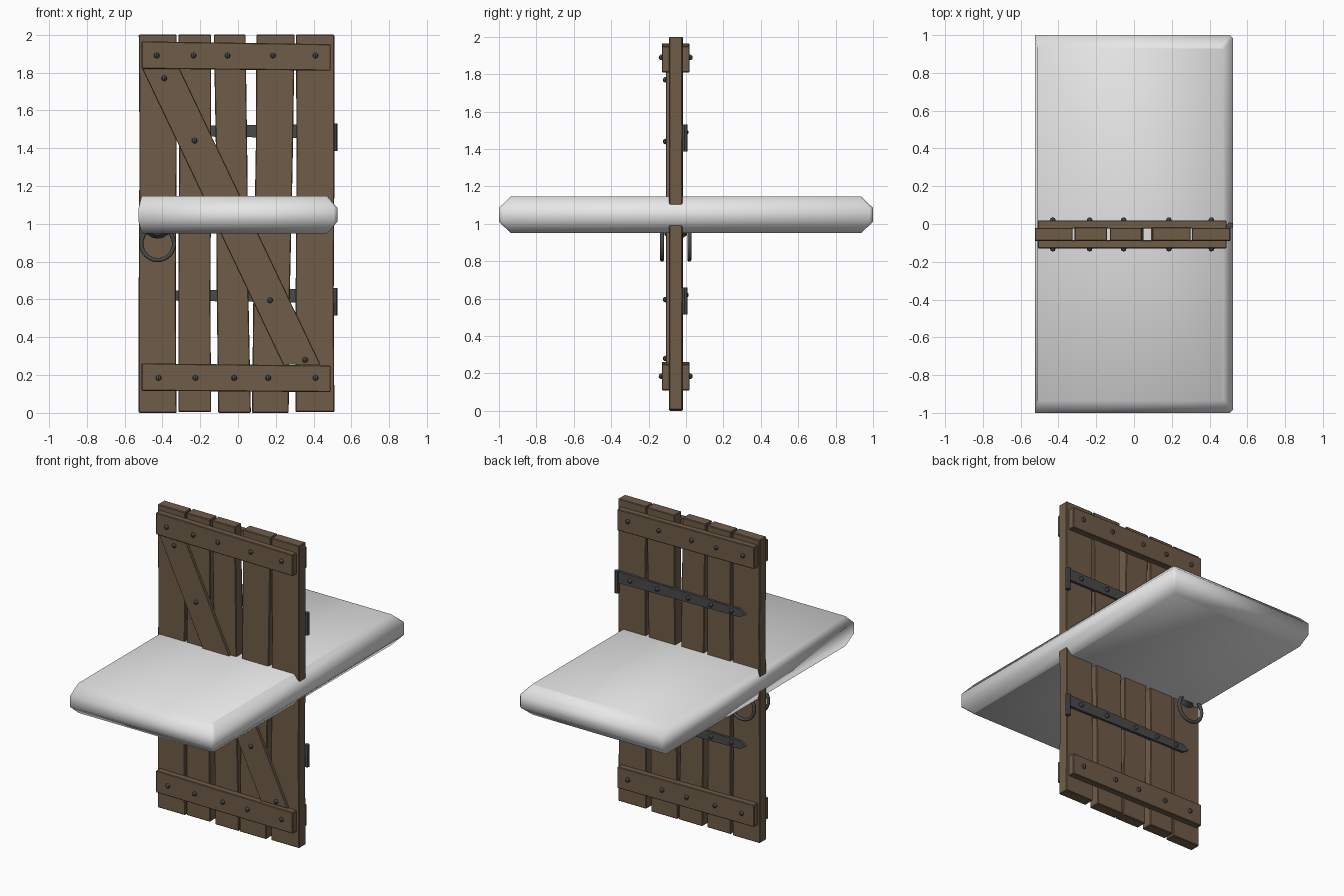
import bpy, bmesh, math
from mathutils import Matrix, Vector

if "Cube" in bpy.data.objects:
    bpy.data.objects.remove(bpy.data.objects["Cube"])

MID = -0.055   # y of the door's middle plane


def material(name, rgb):
    m = bpy.data.materials.new(name)
    m.diffuse_color = (*rgb, 1)
    m.use_nodes = True
    m.node_tree.nodes["Principled BSDF"].inputs["Base Color"].default_value = m.diffuse_color
    return m


WOOD = material("brown_wood", (0.16, 0.108, 0.066))
IRON = material("dark_iron", (0.07, 0.068, 0.07))
PALE = material("pale_grey", (0.8, 0.8, 0.8))


def finish(bm, name, mat):
    bmesh.ops.recalc_face_normals(bm, faces=bm.faces)
    me = bpy.data.meshes.new(name)
    bm.to_mesh(me)
    bm.free()
    me.materials.append(mat)
    ob = bpy.data.objects.new(name, me)
    bpy.context.collection.objects.link(ob)
    return ob


def plate(name, outline, y0, y1, mat, bevel=0.0):
    """Extrude an x/z outline between two y values."""
    bm = bmesh.new()
    f = bm.faces.new([bm.verts.new((x, y0, z)) for x, z in outline])
    r = bmesh.ops.extrude_face_region(bm, geom=[f])
    bmesh.ops.translate(bm, vec=(0, y1 - y0, 0),
                        verts=[v for v in r["geom"] if isinstance(v, bmesh.types.BMVert)])
    if bevel:
        bmesh.ops.bevel(bm, geom=list(bm.edges), offset=bevel, segments=1, affect='EDGES')
    return finish(bm, name, mat)


def nail(name, x, z, y, side):
    """Domed nail head on the surface y, facing side (-1 front, 1 back)."""
    bm = bmesh.new()
    bmesh.ops.create_uvsphere(bm, u_segments=8, v_segments=6, radius=0.015)
    bmesh.ops.translate(bm, vec=(x, y + side * 0.002, z), verts=bm.verts)
    finish(bm, name, IRON)


# upright planks: (bottom left, bottom right, top left, top right, bottom z)
planks = [(-0.525, -0.325, -0.525, -0.325, 0.0), (-0.315, -0.142, -0.315, -0.142, 0.005),
          (-0.105, 0.068, -0.128, 0.040, 0.0), (0.074, 0.268, 0.097, 0.300, 0.0),
          (0.305, 0.51, 0.306, 0.51, 0.005)]
for i, (a, b, c, d, z) in enumerate(planks):
    k = 0.004 * (-1) ** i   # slight waviness of the sawn edges
    pts = [(a, z), (b, z), (b + (d - b) * .3 - abs(k), .6), (b + (d - b) * .65, 1.3), (d, 2.0),
           (c, 2.0), (c + (a - c) * .3 + abs(k), 1.4), (c + (a - c) * .65, .7)]
    plate(f"plank_{i + 1}", pts, -0.09, -0.02 + 0.003 * (i % 2), WOOD, 0.004)

# cross boards and their nails, front and back
rails = {"top": ([(-.51, 1.82), (.49, 1.81), (.49, 1.95), (-.51, 1.965)], 1.89,
                 (-.43, -.235, -.055, .185, .41)),
         "bottom": ([(-.51, .117), (.49, .11), (.49, .25), (-.51, .262)], .185,
                    (-.42, -.225, -.02, .16, .41))}
for label, (outline, z, xs) in rails.items():
    for side, face in ((-1, "front"), (1, "back")):
        plate(f"{label}_{face}_board", outline, MID + side * 0.03, MID + side * 0.074, WOOD, 0.004)
        for n, x in enumerate(xs):
            nail(f"{label}_{face}_nail_{n + 1}", x, z, MID + side * 0.074, side)

# diagonal brace on the front
plate("diagonal_brace", [(-.505, 1.82), (.24, .255), (.435, .255), (-.31, 1.82)],
      -0.107, -0.085, WOOD, 0.002)
for n, (x, z) in enumerate([(-.39, 1.77), (-.23, 1.44), (.17, .595), (.355, .28)]):
    nail(f"brace_nail_{n + 1}", x, z, -0.107, -1)

# tapered hinge straps with knuckles on the back
for label, z in (("upper", 1.49), ("lower", 0.62)):
    plate(f"{label}_hinge_strap",
          [(.51, z - .038), (.51, z + .038), (-.39, z + .026), (-.43, z), (-.39, z - .026)],
          -0.025, -0.003, IRON)
    bm = bmesh.new()
    bmesh.ops.create_cone(bm, cap_ends=True, segments=8, radius1=.016, radius2=.016, depth=.145)
    bmesh.ops.translate(bm, vec=(.509, -.007, z - .032), verts=bm.verts)
    finish(bm, f"{label}_hinge_knuckle", IRON)
    for n, x in enumerate((.41, .21, -.015, -.18, -.33)):
        nail(f"{label}_strap_nail_{n + 1}", x, z, -0.003, 1)

# ring handles and round mounts on both faces
for side, face in ((-1, "front"), (1, "back")):
    bpy.ops.mesh.primitive_torus_add(major_segments=24, minor_segments=8, major_radius=.087,
                                     minor_radius=.011, location=(-.425, MID + side * .073, .895),
                                     rotation=(math.pi / 2, 0, 0))
    ring = bpy.context.object
    ring.name = f"{face}_ring_handle"
    ring.data.materials.append(IRON)
    bpy.ops.object.shade_smooth_by_angle(angle=math.radians(50))
    bm = bmesh.new()
    bmesh.ops.create_cone(bm, cap_ends=True, segments=16, radius1=.08, radius2=.06, depth=.03,
                          matrix=Matrix.Translation((-.425, MID + side * .046, 1.0))
                          @ Matrix.Rotation(-side * math.pi / 2, 4, 'X'))
    finish(bm, f"{face}_handle_mount", IRON)

# pale slab through the door: stacked rings with chamfered rims
bm = bmesh.new()
loops = []
for z, left, right, end, cut in ((.95, -.51, .472, .935, .01), (1.01, -.525, .525, 1, .018),
                                 (1.085, -.525, .525, 1, .018), (1.147, -.51, .472, .935, .01)):
    pts = [(left, -end), (right - cut, -end), (right, -end + cut),
           (right, end - cut), (right - cut, end), (left, end)]
    loops.append([bm.verts.new((x, y, z)) for x, y in pts])
for lo, hi in zip(loops, loops[1:]):
    for j in range(6):
        bm.faces.new((lo[j], lo[(j + 1) % 6], hi[(j + 1) % 6], hi[j]))
bm.faces.new(loops[0])
bm.faces.new(loops[-1])
for f in bm.faces:
    f.smooth = True
finish(bm, "slab", PALE)
